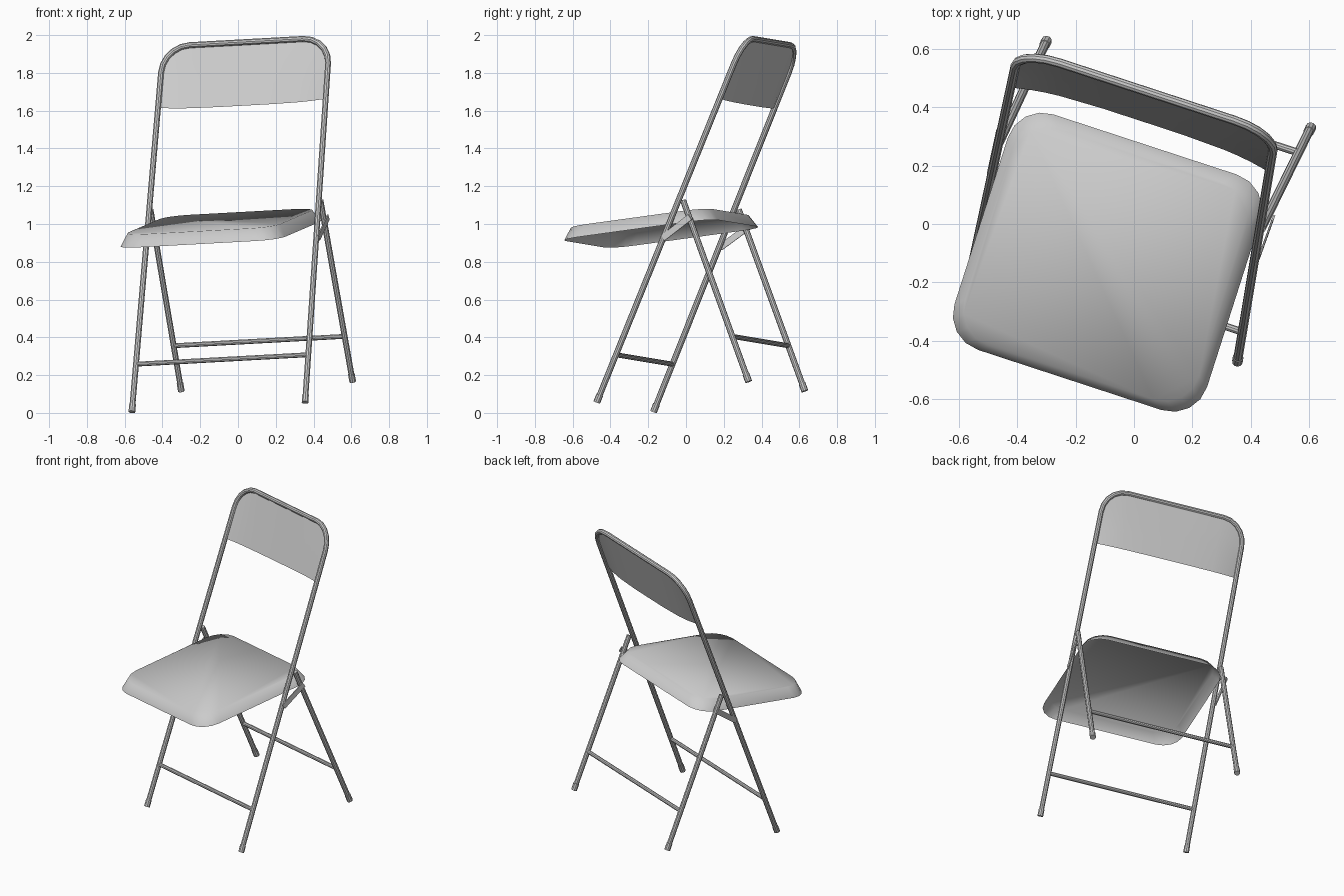
import bpy, bmesh, math
from mathutils import Matrix, Vector

if "Cube" in bpy.data.objects:
    bpy.data.objects.remove(bpy.data.objects["Cube"])

# Chair axes (the whole chair is turned and slightly tilted)
U = Vector((0.949, -0.311, 0.052)).normalized()
V = Vector((0.307, 0.943, 0.130))
V = (V - U * V.dot(U)).normalized()
W = U.cross(V)
M = Matrix.Translation((0.025, 0.079, 0.088)) @ Matrix((U, V, W)).transposed().to_4x4()


def place(name, mesh_or_curve):
    ob = bpy.data.objects.new(name, mesh_or_curve)
    bpy.context.collection.objects.link(ob)
    ob.matrix_world = M
    return ob


def tube(name, pts, r):
    cu = bpy.data.curves.new(name, 'CURVE')
    cu.dimensions = '3D'
    cu.bevel_depth = r
    cu.bevel_resolution = 3
    cu.use_fill_caps = True
    sp = cu.splines.new('POLY')
    sp.points.add(len(pts) - 1)
    for p, co in zip(sp.points, pts):
        p.co = (*co, 1)
    ob = place(name, cu)
    bpy.ops.object.select_all(action='DESELECT')
    ob.select_set(True)
    bpy.context.view_layer.objects.active = ob
    bpy.ops.object.convert(target='MESH')
    bpy.ops.object.shade_smooth_by_angle()


def shell(name, bm):
    me = bpy.data.meshes.new(name)
    bmesh.ops.recalc_face_normals(bm, faces=bm.faces)
    for f in bm.faces:
        f.smooth = True
    bm.to_mesh(me)
    bm.free()
    return place(name, me)


def frame_pt(u, s, off=0.0):
    """Point in the leaning plane of the main frame."""
    return (u, -0.424 + 0.4926 * s + 0.870 * off, 0.870 * s - 0.4926 * off)


def back_pt(u, w):
    """Point on the plane of the rear legs."""
    return (u, 0.424 - 0.254 * w, w)


# Main frame: front legs and back hoop in one bent tube
S, R, HW = 2.086, 0.15, 0.466
half = [frame_pt(0.483, 0)]
for i in range(6):
    a = math.radians(90 * i / 5)
    half.append(frame_pt(HW - R + R * math.cos(a), S - R + R * math.sin(a)))
tube("front_frame", half + [(-x, y, z) for x, y, z in reversed(half)], 0.016)

# Rear legs, feet and folding links on both sides
for side, k in (("right", 1), ("left", -1)):
    tube("rear_leg_" + side, [back_pt(k * 0.478, 0), back_pt(k * 0.474, 1.0)], 0.016)
    tube("front_foot_" + side, [frame_pt(k * 0.483, -0.003), frame_pt(k * 0.4825, 0.04)], 0.0185)
    tube("rear_foot_" + side, [back_pt(k * 0.478, -0.003), back_pt(k * 0.478, 0.04)], 0.0185)
    a, b = Vector((0, 0.04, 0.815)), Vector((0, 0.205, 0.905))
    d = (b - a).normalized()
    n = Vector((0, -d.z, d.y)) * 0.017
    bm = bmesh.new()
    rings = [[bm.verts.new((k * (u0 + du), p.y, p.z))
              for p, u0 in ((a - n, 0.484), (b - n, 0.494), (b + n, 0.494), (a + n, 0.484))]
             for du in (0.0, 0.007)]
    bm.faces.new(rings[0])
    bm.faces.new(rings[1])
    for i in range(4):
        j = (i + 1) % 4
        bm.faces.new((rings[0][i], rings[0][j], rings[1][j], rings[1][i]))
    link = shell("folding_link_" + side, bm)
    link.data.shade_flat()

# Cross bars
tube("front_crossbar", [frame_pt(-0.48, 0.27), frame_pt(0.48, 0.27)], 0.013)
tube("rear_crossbar", [back_pt(-0.477, 0.248), back_pt(0.477, 0.248)], 0.013)

# Seat: rounded pressed sheet with a flared skirt, open underneath
def seat_loop(bm, inset, w):
    hw, v0, v1, r = 0.457 - inset, -0.55 + inset, 0.306 - inset, 0.125
    corners = ((hw - r, v1 - r), (r - hw, v1 - r), (r - hw, v0 + r), (hw - r, v0 + r))
    out = []
    for q, (cx, cy) in enumerate(corners):
        for i in range(5):
            a = math.radians(90 * q + 90 * i / 4)
            out.append(bm.verts.new((cx + r * math.cos(a), cy + r * math.sin(a), w)))
    return out

bm = bmesh.new()
top, rim = seat_loop(bm, 0.034, 0.95), seat_loop(bm, 0, 0.885)
bm.faces.new(top)
for i in range(len(top)):
    j = (i + 1) % len(top)
    bm.faces.new((top[i], rim[i], rim[j], top[j]))
shell("seat", bm)

# Backrest: thin sheet inside the hoop, bowed backwards
bm = bmesh.new()
cols = []
for u in (-0.462, -0.44, -0.40, -0.35, -0.30, -0.15, 0, 0.15, 0.30, 0.35, 0.40, 0.44, 0.462):
    x = max(0.0, abs(u) - (HW - R))
    s_top = S - R + math.sqrt(R * R - x * x)
    bow = 0.032 * (1 - (abs(u) / 0.462) ** 4)
    cols.append([bm.verts.new(frame_pt(u, 1.735 + (s_top - 1.735) * t, bow * (1 - 0.75 * t)))
                 for t in (0, 0.33, 0.67, 1)])
for c, d in zip(cols, cols[1:]):
    for i in range(3):
        bm.faces.new((c[i], d[i], d[i + 1], c[i + 1]))
shell("backrest", bm)
